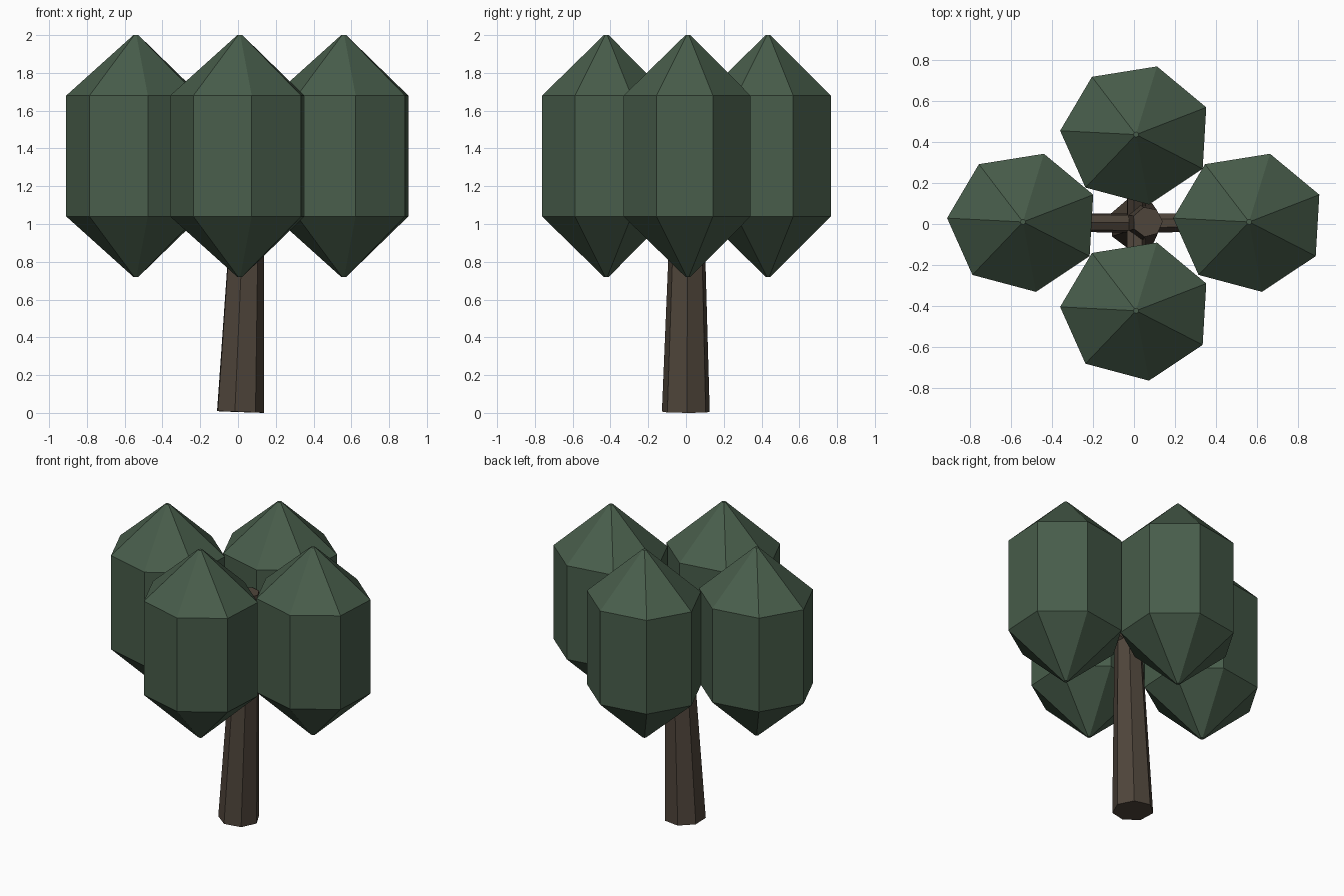
import bpy, bmesh, math
from mathutils import Vector, Matrix

if "Cube" in bpy.data.objects:
    bpy.data.objects.remove(bpy.data.objects["Cube"])


def material(name, rgb):
    m = bpy.data.materials.new(name)
    m.diffuse_color = (*rgb, 1)
    m.use_nodes = True
    m.node_tree.nodes["Principled BSDF"].inputs["Base Color"].default_value = m.diffuse_color
    return m


GREEN = material("leaf_green", (0.065, 0.11, 0.07))
BROWN = material("bark_brown", (0.078, 0.059, 0.043))


def loft(name, rings, sides, phase, rot, mat):
    """Closed faceted solid through rings of (centre, radius x, radius y)."""
    bm = bmesh.new()
    loops = []
    for c, rx, ry in rings:
        loop = []
        for i in range(sides):
            a = math.radians(phase) + math.tau * i / sides
            loop.append(bm.verts.new(Vector(c) + rot @ Vector((rx * math.cos(a), ry * math.sin(a), 0))))
        loops.append(loop)
    for lo, hi in zip(loops, loops[1:]):
        for i in range(sides):
            j = (i + 1) % sides
            bm.faces.new((lo[i], lo[j], hi[j], hi[i]))
    bm.faces.new(loops[0][::-1])
    bm.faces.new(loops[-1])
    bmesh.ops.recalc_face_normals(bm, faces=bm.faces)
    me = bpy.data.meshes.new(name)
    bm.to_mesh(me)
    bm.free()
    me.materials.append(mat)
    ob = bpy.data.objects.new(name, me)
    bpy.context.collection.objects.link(ob)
    return ob


def limb(name, p0, p1, r0, r1, phase=2):
    axis = Vector(p1) - Vector(p0)
    rot = Vector((0, 0, 1)).rotation_difference(axis).to_matrix()
    return loft(name, [(p0, r0, r0), (p1, r1, r1)], 7, phase, rot, BROWN)


# Leaning, tapered trunk
limb("trunk", (0.008, 0, 0.005), (0.066, 0.01, 1.56), 0.13, 0.074)

# Leaf clumps, each held by a branch from the trunk
clumps = {"left": (-0.54, 0.01), "right": (0.56, 0.01),
          "front": (0.01, -0.422), "back": (0.01, 0.435)}
profile = [(0.72, 0.015), (1.04, 1), (1.68, 1), (2.0, 0.015)]
for side, (x, y) in clumps.items():
    rings = []
    for z, s in profile:
        k = s if s == 1 else s * 2.5
        rings.append(((x, y, z), 0.37 * k, 0.345 * k))
    loft(side + "_leaf_clump", rings, 7, 22.6, Matrix.Identity(3), GREEN)
    limb(side + "_branch", (0.01, 0.004, 1.17), (x, y, 1.36), 0.048, 0.045)
